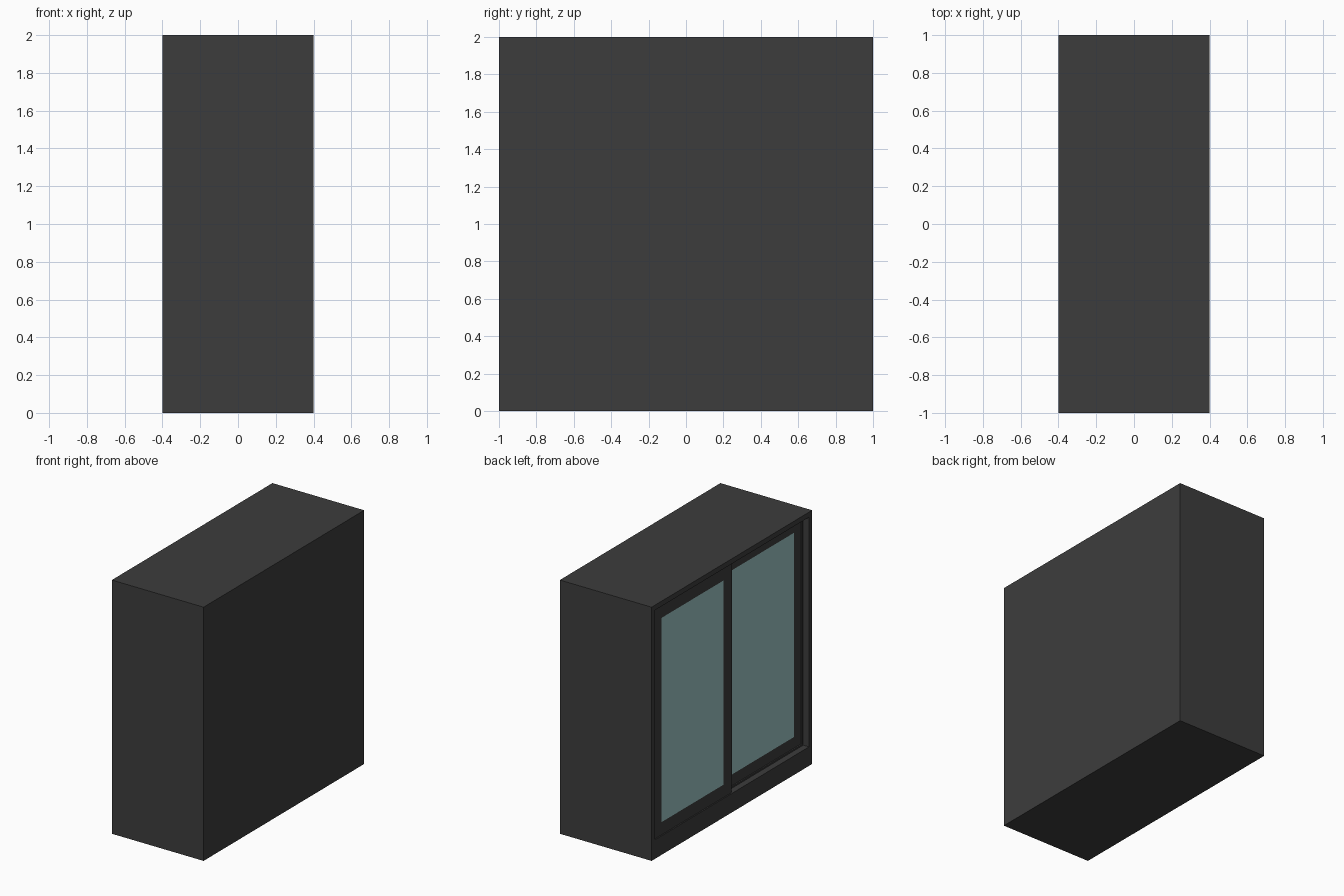
import bpy
import bmesh

cube = bpy.data.objects.get("Cube")
if cube:
    bpy.data.objects.remove(cube, do_unlink=True)


def material(name, rgb):
    m = bpy.data.materials.new(name)
    m.use_nodes = True
    m.diffuse_color = (*rgb, 1)
    m.node_tree.nodes["Principled BSDF"].inputs["Base Color"].default_value = (*rgb, 1)
    return m


charcoal = material("charcoal", (0.046, 0.046, 0.046))
glass = material("pale teal glass", (0.34, 0.56, 0.56))

FRONT = -0.4        # plane of the door side
WALL = 0.04         # carcass panel thickness
BASE = 0.15         # top of the plinth
STILE = 0.1         # door frame width
DOOR_W = 0.97
DOOR_T = 0.04


def rect(y0, y1, z0, z1, inset=0):
    return [(y0 + inset, z0 + inset), (y1 - inset, z0 + inset),
            (y1 - inset, z1 - inset), (y0 + inset, z1 - inset)]


def make(name, bm, mat):
    bmesh.ops.recalc_face_normals(bm, faces=bm.faces)
    me = bpy.data.meshes.new(name)
    bm.to_mesh(me)
    bm.free()
    me.materials.append(mat)
    ob = bpy.data.objects.new(name, me)
    bpy.context.collection.objects.link(ob)
    return ob


def frame(name, outer, inner, x0, x1, mat, floor=None):
    """Rectangular ring along x; with a floor depth it becomes a closed-back case."""
    bm = bmesh.new()
    xi = x1 if floor is None else floor
    loops = [[bm.verts.new((x, y, z)) for y, z in pts]
             for x, pts in ((x0, outer), (x0, inner), (xi, inner), (x1, outer))]
    pairs = [(0, 1), (1, 2), (3, 0)] + ([(2, 3)] if floor is None else [])
    for a, b in pairs:
        for i in range(4):
            j = (i + 1) % 4
            bm.faces.new((loops[a][i], loops[a][j], loops[b][j], loops[b][i]))
    if floor is not None:
        bm.faces.new(loops[2])
        bm.faces.new(loops[3])
    return make(name, bm, mat)


def plate(name, pts, x0, x1, mat):
    bm = bmesh.new()
    a, b = [[bm.verts.new((x, y, z)) for y, z in pts] for x in (x0, x1)]
    bm.faces.new(a)
    bm.faces.new(b)
    for i in range(4):
        j = (i + 1) % 4
        bm.faces.new((a[i], a[j], b[j], b[i]))
    return make(name, bm, mat)


# Case with plinth, open on the door side
opening = (WALL - 1, 1 - WALL, BASE, 2 - WALL)
frame("cabinet_case", rect(-1, 1, 0, 2), rect(*opening), FRONT, -FRONT,
      charcoal, floor=-FRONT - WALL)

# Track rib separating the two sliding doors
frame("door_track", rect(*opening), rect(*opening, inset=0.012),
      FRONT + 0.05, FRONT + 0.06, charcoal)

# Sliding doors on two tracks, each a frame around a flush pane
for side, y0, depth in (("outer", 1 - WALL - DOOR_W, 0.01),
                        ("inner", WALL - 1, 0.06)):
    span = (y0, y0 + DOOR_W, BASE, 2 - WALL)
    x = FRONT + depth
    hole = rect(*span, inset=STILE)
    frame(side + "_door_frame", rect(*span), hole, x, x + DOOR_T, charcoal)
    plate(side + "_door_glass", hole, x, x + DOOR_T, glass)
